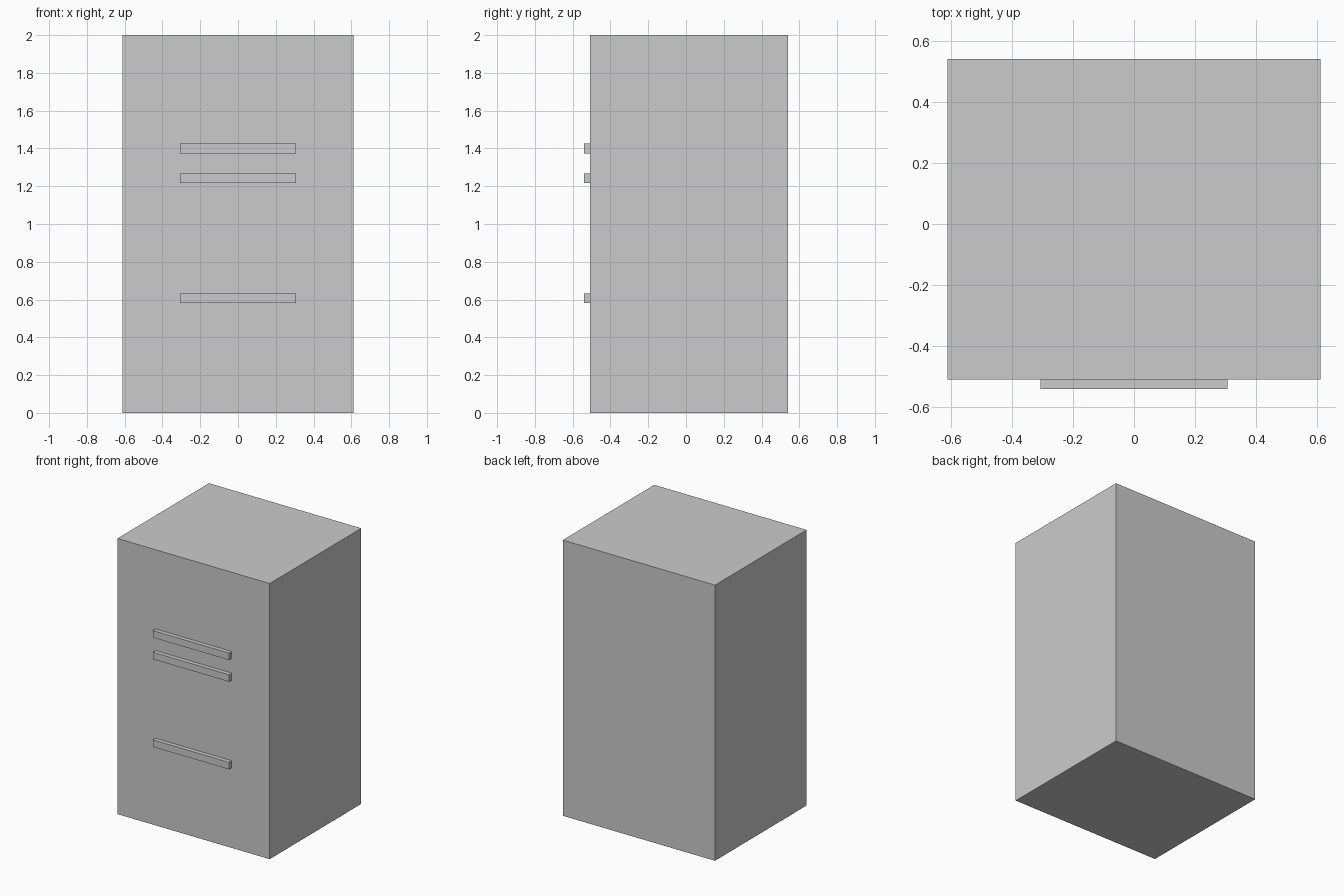
import bpy

default_cube = bpy.data.objects.get("Cube")
if default_cube:
    bpy.data.objects.remove(default_cube, do_unlink=True)

# Single grey finish
grey = bpy.data.materials.new("plain_grey")
grey.use_nodes = True
colour = (0.6, 0.6, 0.6, 1.0)
grey.diffuse_color = colour
grey.node_tree.nodes["Principled BSDF"].inputs["Base Color"].default_value = colour


def box(name, low, high):
    """Flat-faced box between two opposite corners."""
    centre = [(a + b) / 2 for a, b in zip(low, high)]
    size = [b - a for a, b in zip(low, high)]
    bpy.ops.mesh.primitive_cube_add(size=1, location=centre)
    obj = bpy.context.object
    obj.name = name
    obj.scale = size
    bpy.ops.object.transform_apply(location=False, rotation=False, scale=True)
    obj.data.materials.append(grey)
    return obj


HALF_WIDTH, FRONT, BACK, HEIGHT = 0.611, -0.509, 0.54, 2.0
HANDLE_HALF, HANDLE_HEIGHT, HANDLE_FRONT = 0.306, 0.051, -0.54

# Cabinet body
box("cabinet_body", (-HALF_WIDTH, FRONT, 0), (HALF_WIDTH, BACK, HEIGHT))

# Drawer handles on the front
for name, z in (("lower_handle", 0.607), ("middle_handle", 1.243), ("upper_handle", 1.4)):
    box(name,
        (-HANDLE_HALF, HANDLE_FRONT, z - HANDLE_HEIGHT / 2),
        (HANDLE_HALF, FRONT, z + HANDLE_HEIGHT / 2))
